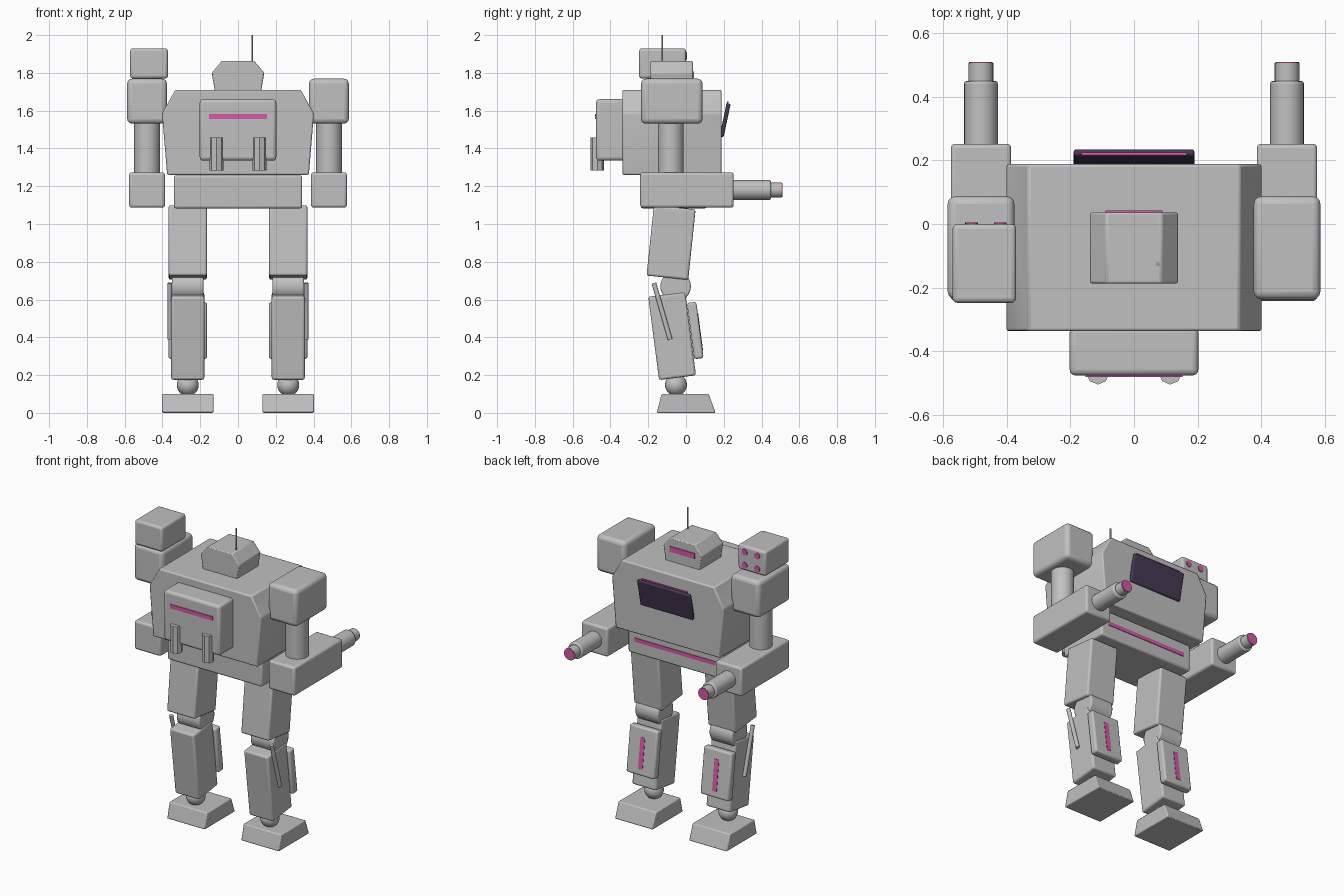
import bpy, bmesh, math
from mathutils import Matrix, Vector

if "Cube" in bpy.data.objects:
    bpy.data.objects.remove(bpy.data.objects["Cube"])


def mat(name, r, g, b):
    m = bpy.data.materials.new(name)
    m.diffuse_color = (r, g, b, 1)
    m.use_nodes = True
    m.node_tree.nodes["Principled BSDF"].inputs["Base Color"].default_value = m.diffuse_color
    return m


GREY = mat("light grey", 0.53, 0.53, 0.53)
PINK = mat("magenta glow", 0.67, 0.10, 0.38)
DARK = mat("dark violet glass", 0.06, 0.04, 0.085)


def finish(name, bm, loc, rot, material, bevel=0.0, segs=3):
    """Turn a bmesh into a placed, optionally bevelled object."""
    bmesh.ops.recalc_face_normals(bm, faces=bm.faces)
    me = bpy.data.meshes.new(name)
    bm.to_mesh(me)
    bm.free()
    me.materials.append(material)
    ob = bpy.data.objects.new(name, me)
    bpy.context.collection.objects.link(ob)
    ob.location = loc
    ob.rotation_euler = [math.radians(a) for a in rot]
    bpy.context.view_layer.objects.active = ob
    ob.select_set(True)
    bpy.ops.object.shade_smooth_by_angle(angle=math.radians(35))
    ob.select_set(False)
    if bevel:
        mod = ob.modifiers.new("Bevel", 'BEVEL')
        mod.width, mod.segments = bevel, segs
        mod.limit_method, mod.angle_limit = 'ANGLE', math.radians(20)
    return ob


def box(name, loc, size, bevel=0.012, tilt=0, material=GREY):
    bm = bmesh.new()
    bmesh.ops.create_cube(bm, size=1)
    bmesh.ops.scale(bm, vec=size, verts=bm.verts)
    return finish(name, bm, loc, (tilt, 0, 0), material, bevel)


def rod(name, loc, r, length, rot=(0, 0, 0), sides=32, material=GREY, bevel=0, spin=0):
    bm = bmesh.new()
    bmesh.ops.create_cone(bm, cap_ends=True, segments=sides, radius1=r, radius2=r, depth=length)
    bmesh.ops.rotate(bm, verts=bm.verts, matrix=Matrix.Rotation(spin, 3, 'Z'))
    return finish(name, bm, loc, rot, material, bevel, 2)


def prism(name, pts, start, end, axis, bevel=0.01):
    """Extrude a profile along y (points are x, z) or x (points are y, z)."""
    bm = bmesh.new()
    place = (lambda a, c: (a, start, c)) if axis == 'y' else (lambda a, c: (start, a, c))
    face = bm.faces.new([bm.verts.new(place(a, c)) for a, c in pts])
    out = bmesh.ops.extrude_face_region(bm, geom=[face])
    d = end - start
    move = Vector((0, d, 0)) if axis == 'y' else Vector((d, 0, 0))
    bmesh.ops.translate(bm, vec=move, verts=[v for v in out['geom'] if isinstance(v, bmesh.types.BMVert)])
    return finish(name, bm, (0, 0, 0), (0, 0, 0), GREY, bevel, 2)


def mirrored(pts):
    return pts + [(-a, c) for a, c in reversed(pts)]


# Torso, pelvis and head
prism("torso", mirrored([(0.375, 1.26), (0.402, 1.585), (0.332, 1.71)]), -0.337, 0.188, 'y', 0.008)
box("pelvis", (0, -0.065, 1.17), (0.68, 0.35, 0.175), 0.012)
box("pelvis_stripe", (0, 0.111, 1.175), (0.58, 0.006, 0.025), 0, material=PINK)
prism("head", mirrored([(0.122, 1.70), (0.139, 1.80), (0.087, 1.862)]), -0.187, 0.036, 'y', 0.006)
box("visor", (0, 0.038, 1.79), (0.18, 0.008, 0.035), 0, material=PINK)
rod("antenna", (0.075, -0.126, 1.925), 0.005, 0.15, sides=10)

# Cockpit window with its glowing top strip
box("cockpit_window", (0, 0.207, 1.55), (0.38, 0.022, 0.18), 0.008, -12, DARK)
box("cockpit_strip", (0, 0.219, 1.638), (0.33, 0.008, 0.02), 0, -12, PINK)

# Backpack with stripe and exhausts
box("backpack", (0, -0.40, 1.498), (0.405, 0.153, 0.325), 0.018)
box("backpack_stripe", (0, -0.478, 1.57), (0.305, 0.006, 0.026), 0, material=PINK)

# Missile pod on one shoulder
box("missile_pod", (-0.471, -0.124, 1.85), (0.2, 0.248, 0.16), 0.015)
for i in (-1, 1):
    for k in (-1, 1):
        rod("missile_tip", (-0.466 + 0.045 * i, 0.001, 1.848 + 0.042 * k), 0.02, 0.006,
            (90, 0, 0), 16, PINK)

for s, side in ((-1, "left"), (1, "right")):
    def n(part):
        return side + "_" + part

    rod(n("exhaust"), (0.114 * s, -0.469, 1.37), 0.036, 0.175, sides=8)

    # Arm and gun
    x = 0.4815 * s
    box(n("shoulder"), (x, -0.075, 1.65), (0.21, 0.325, 0.238), 0.025)
    rod(n("upper_arm"), (x, -0.08, 1.40), 0.068, 0.30)
    box(n("forearm"), (x, 0.005, 1.18), (0.19, 0.495, 0.187), 0.014)
    rod(n("gun_barrel"), (x, 0.34, 1.18), 0.053, 0.22, (90, 0, 0), 24, bevel=0.008)
    rod(n("gun_muzzle"), (x, 0.45, 1.18), 0.039, 0.112, (90, 0, 0), 24)
    rod(n("muzzle_glow"), (x, 0.507, 1.18), 0.037, 0.006, (90, 0, 0), 24, PINK)

    # Leg
    x = 0.266 * s
    box(n("thigh"), (x, -0.079, 0.902), (0.203, 0.222, 0.375), 0.012, -6)
    rod(n("knee"), (x, -0.055, 0.67), 0.081, 0.165, (0, 90, 0), 24, bevel=0.008)
    box(n("shin"), (x, -0.0735, 0.407), (0.175, 0.197, 0.445), 0.012, 7.4)
    box(n("shin_guard"), (x, 0.049, 0.436), (0.203, 0.05, 0.3), 0.012, 7.4)
    box(n("shin_stripe"), (x, 0.0745, 0.429), (0.032, 0.006, 0.2), 0, 7.4, PINK)
    rod(n("piston"), (0.361 * s, -0.127, 0.538), 0.0125, 0.31, (16, 0, 0), 12)
    bm = bmesh.new()
    bmesh.ops.create_uvsphere(bm, u_segments=24, v_segments=14, radius=0.058)
    finish(n("ankle"), bm, (x, -0.053, 0.148), (0, 0, 0), GREY)
    prism(n("foot"), [(-0.155, 0), (0.157, 0), (0.12, 0.1), (-0.13, 0.1)],
          0.13 * s, 0.402 * s, 'x', 0.006)
